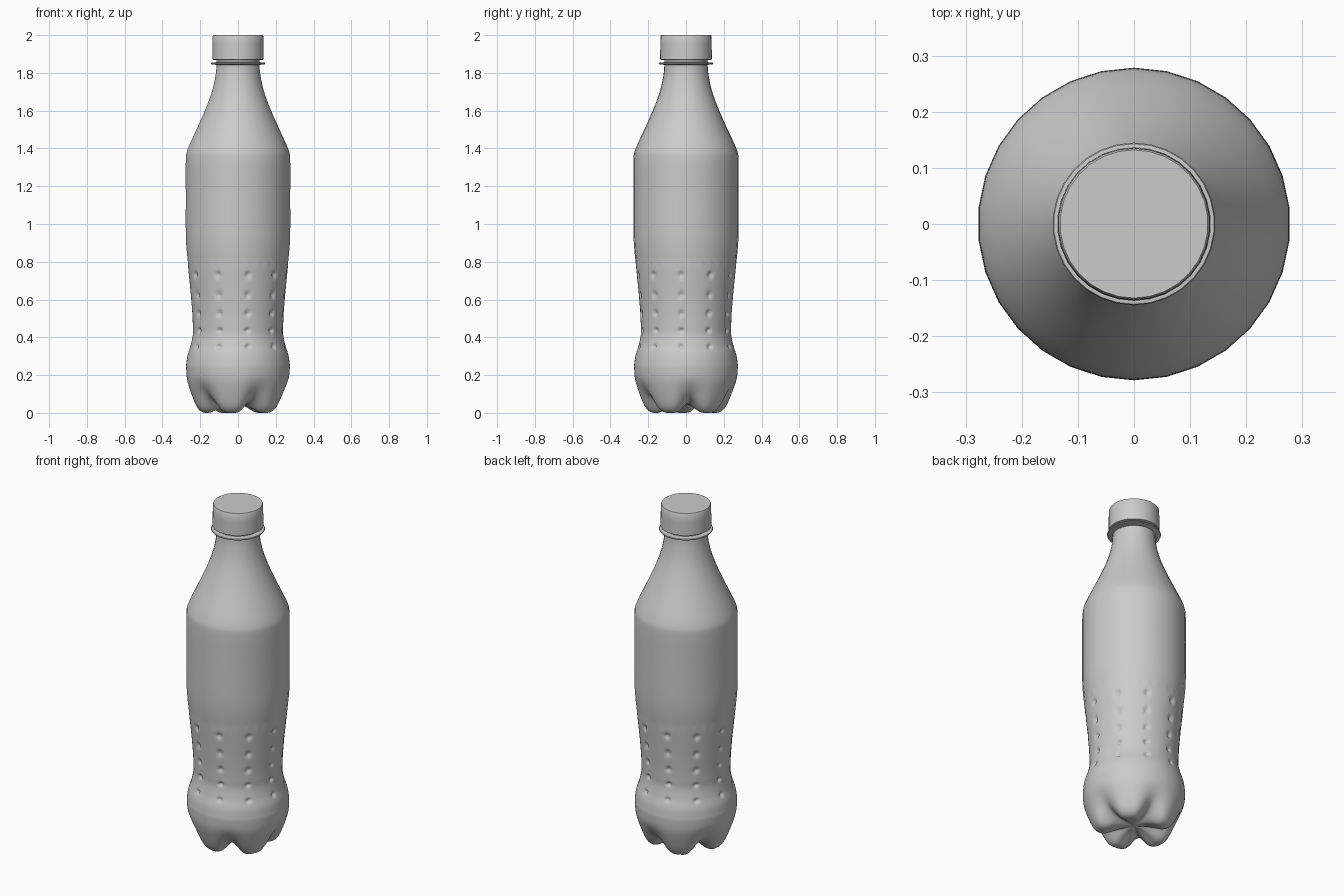
import bpy, bmesh, math
from mathutils import Vector

if "Cube" in bpy.data.objects:
    bpy.data.objects.remove(bpy.data.objects["Cube"])

SIDES, SUB = 30, 6            # upper body sides, extra splits for the detailed lower body
FINE = SIDES * SUB
START = -math.pi / 2

plastic = bpy.data.materials.new("grey_plastic")
plastic.diffuse_color = (0.6, 0.6, 0.6, 1)
plastic.use_nodes = True
plastic.node_tree.nodes["Principled BSDF"].inputs["Base Color"].default_value = plastic.diffuse_color


def spline(pts, n):
    """Catmull-Rom curve through (r, z) points, n steps per span."""
    p = [Vector(q) for q in pts]
    p = [2 * p[0] - p[1]] + p + [2 * p[-1] - p[-2]]
    out = []
    for i in range(1, len(p) - 2):
        a, b, c, d = p[i - 1:i + 3]
        for k in range(n):
            t = k / n
            out.append(0.5 * (2 * b + (c - a) * t + (2 * a - 5 * b + 4 * c - d) * t * t
                              + (3 * b - a - 3 * c + d) * t ** 3))
    return out + [p[-2]]


def ring(bm, count, fn):
    """Ring of vertices; fn(angle) gives (r, z)."""
    vs = []
    for i in range(count):
        a = START + 2 * math.pi * i / count
        r, z = fn(a)
        vs.append(bm.verts.new((r * math.cos(a), r * math.sin(a), z)))
    return vs


def bridge(bm, low, up):
    """Join two rings; the lower one may be a finer multiple of the upper one."""
    n, m = len(up), len(low) // len(up)
    for i in range(n):
        bottom = [low[(i * m + k) % len(low)] for k in range(m + 1)]
        bm.faces.new(bottom + [up[(i + 1) % n], up[i]])


def finish(bm, name, angle=None):
    me = bpy.data.meshes.new(name)
    bm.to_mesh(me)
    bm.free()
    me.materials.append(plastic)
    ob = bpy.data.objects.new(name, me)
    bpy.context.collection.objects.link(ob)
    bpy.ops.object.select_all(action='DESELECT')
    ob.select_set(True)
    bpy.context.view_layer.objects.active = ob
    if angle:
        bpy.ops.object.shade_smooth_by_angle(angle=math.radians(angle))
    else:
        bpy.ops.object.shade_smooth()
    return ob


def lathe(name, pts, sides=SIDES):
    """Turned part from a bottom-to-top profile, capped where it ends open."""
    bm = bmesh.new()
    rings = [ring(bm, sides, lambda a, p=p: p) for p in pts]
    for lo, up in zip(rings, rings[1:]):
        bridge(bm, lo, up)
    bm.faces.new(rings[-1])
    bm.faces.new(rings[0][::-1])
    return finish(bm, name, 35)


# Base: foot and valley profiles, blended around five lobes
foot = spline([(0.004, .045), (.06, .036), (.12, .013), (.16, 0), (.195, .008),
               (.222, .04), (.25, .11), (.27, .18), (.275, .25)], 4)
valley = spline([(0.004, .045), (.05, .046), (.10, .05), (.13, .055), (.165, .066),
                 (.202, .088), (.24, .13), (.268, .185), (.275, .25)], 4)
VALLEY_ANGLE = math.radians(6)


def base_point(k):
    def fn(a):
        w = (0.5 + 0.5 * math.cos(5 * (a - VALLEY_ANGLE))) ** 2
        return foot[k].lerp(valley[k], w)
    return fn


# Waist wall with rows of round dimples
waist = spline([(.275, .25), (.267, .305), (.25, .36), (.239, .415), (.239, .46),
                (.242, .53), (.25, .63), (.26, .73), (.267, .80)], 8)
DIMPLES = [(.35, .020), (.437, .021), (.526, .023), (.625, .024), (.732, .024)]
COLUMN = math.radians(36)


def wall_point(p):
    def fn(a):
        r, z = p
        off = a - math.radians(-78)
        da = off - COLUMN * round(off / COLUMN)
        for dz, size in DIMPLES:
            d = math.hypot(r * da, z - dz)
            if d < size:
                return r - .014 * (0.5 + 0.5 * math.cos(math.pi * d / size)), z
        # ease into the straight-sided upper body
        t = min(1, max(0, (z - .755) / .045))
        step = 2 * math.pi / SIDES
        b = (a - START) % step - step / 2
        return r * (1 + t * (math.cos(step / 2) / math.cos(b) - 1)), z
    return fn


# Upper body, shoulder and neck
upper = spline([(.267, .80), (.274, .87), (.278, .95), (.278, 1.15), (.278, 1.335),
                (.270, 1.39), (.235, 1.47), (.198, 1.55), (.164, 1.63), (.136, 1.71),
                (.119, 1.79), (.115, 1.835), (.115, 1.875)], 3)

bm = bmesh.new()
rings = [ring(bm, FINE, base_point(k)) for k in range(len(foot))]
rings += [ring(bm, FINE, wall_point(p)) for p in waist[1:]]
rings += [ring(bm, SIDES, lambda a, p=p: p) for p in upper[1:]]
for lo, up in zip(rings, rings[1:]):
    bridge(bm, lo, up)
bm.faces.new(rings[0][::-1])
finish(bm, "bottle_body")

# Neck flange and screw cap
lathe("neck_flange", [(.112, 1.842), (.143, 1.846), (.145, 1.850), (.143, 1.854), (.112, 1.857)])
lathe("screw_cap", [(.130, 1.869), (.137, 1.871), (.136, 1.95), (.135, 1.995), (.132, 2.0)])
